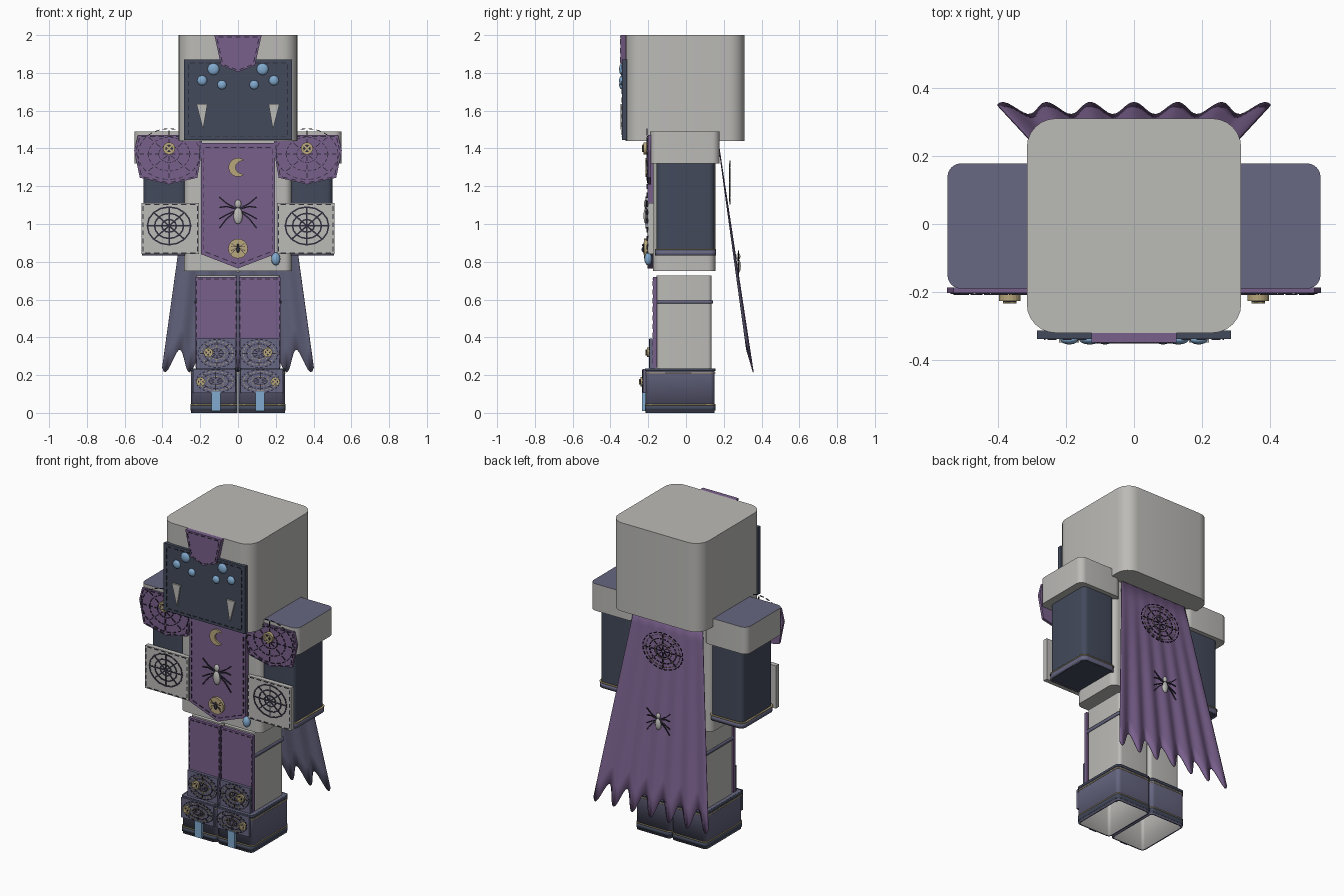
import bpy, bmesh, math
from mathutils import Matrix, Vector

if "Cube" in bpy.data.objects:
    bpy.data.objects.remove(bpy.data.objects["Cube"])


def material(name, rgb):
    m = bpy.data.materials.new(name)
    m.diffuse_color = (*rgb, 1)
    m.use_nodes = True
    m.node_tree.nodes["Principled BSDF"].inputs["Base Color"].default_value = m.diffuse_color
    return m


GREY = material("warm grey", (0.50, 0.495, 0.475))
PURPLE = material("purple cloth", (0.19, 0.115, 0.26))
SLATE = material("slate violet", (0.135, 0.135, 0.225))
DARK = material("dark slate", (0.055, 0.068, 0.105))
BLUE = material("pale blue", (0.22, 0.40, 0.62))
GOLD = material("dull gold", (0.48, 0.39, 0.20))
THREAD = material("dark thread", (0.03, 0.027, 0.045))


def make(name, bm, *mats, smooth=False):
    bmesh.ops.recalc_face_normals(bm, faces=bm.faces)
    me = bpy.data.meshes.new(name)
    bm.to_mesh(me)
    bm.free()
    ob = bpy.data.objects.new(name, me)
    bpy.context.collection.objects.link(ob)
    for m in mats:
        me.materials.append(m)
    if smooth:
        bpy.context.view_layer.objects.active = ob
        ob.select_set(True)
        bpy.ops.object.shade_smooth_by_angle(angle=math.radians(35))
        ob.select_set(False)
    return ob


def rbox(name, x, y, z, r, *mats, open_ends="", wall=0.01):
    """Box from ranges with rounded upright edges, optionally an open shell."""
    bm = bmesh.new()
    bmesh.ops.create_cube(bm, size=1)
    for v in bm.verts:
        for i, (a, b) in enumerate((sorted(x), y, z)):
            v.co[i] = b if v.co[i] > 0 else a
    if r:
        up = [e for e in bm.edges if abs(e.verts[0].co.z - e.verts[1].co.z) > 1e-4]
        bmesh.ops.bevel(bm, geom=up, offset=r, segments=6, profile=0.5, affect='EDGES')
    bm.normal_update()
    ends = [f for f in bm.faces if (f.normal.z > 0.9 and "t" in open_ends)
            or (f.normal.z < -0.9 and "b" in open_ends)]
    bmesh.ops.delete(bm, geom=ends, context='FACES_ONLY')
    ob = make(name, bm, *mats, smooth=True)
    if open_ends:
        mod = ob.modifiers.new("wall", 'SOLIDIFY')
        mod.thickness, mod.offset = wall, -1
        mod.material_offset = 1 if len(mats) > 1 else 0
    return ob


def plate(name, pts, y, depth, mat):
    """Flat outline in x,z extruded back from y."""
    bm = bmesh.new()
    f = bm.faces.new([bm.verts.new((px, y, pz)) for px, pz in pts])
    new = bmesh.ops.extrude_face_region(bm, geom=[f])["geom"]
    bmesh.ops.translate(bm, vec=(0, depth, 0),
                        verts=[g for g in new if isinstance(g, bmesh.types.BMVert)])
    return make(name, bm, mat)


def rect(x0, x1, z0, z1):
    return [(x0, z0), (x1, z0), (x1, z1), (x0, z1)]


def blob(name, loc, size, mat):
    bm = bmesh.new()
    bmesh.ops.create_uvsphere(bm, u_segments=16, v_segments=10, radius=1,
                              matrix=Matrix.LocRotScale(Vector(loc), None, Vector(size)))
    return make(name, bm, mat, smooth=True)


def strip(bm, p, q, y, w=0.005, t=0.005):
    p, q = Vector((p[0], y, p[1])), Vector((q[0], y, q[1]))
    d = q - p
    rot = Matrix.Rotation(-math.atan2(d.z, d.x), 4, 'Y')
    bmesh.ops.create_cube(bm, size=1, matrix=Matrix.Translation((p + q) / 2) @ rot
                          @ Matrix.Diagonal((d.length, t, w, 1)))


def dashes(bm, pts, y, step=0.045, w=0.005, closed=True):
    for i in range(len(pts) if closed else len(pts) - 1):
        a, b = Vector(pts[i]), Vector(pts[(i + 1) % len(pts)])
        n = max(1, round((b - a).length / step))
        for k in range(n):
            strip(bm, a.lerp(b, (k + 0.2) / n), a.lerp(b, (k + 0.8) / n), y, w)


def seam(name, pts, y, inset=0.92, mat=THREAD):
    c = sum((Vector(p) for p in pts), Vector((0, 0))) / len(pts)
    bm = bmesh.new()
    dashes(bm, [c + (Vector(p) - c) * inset for p in pts], y)
    make(name, bm, mat)


def web(name, x, z, rx, rz, y, mat, rings=3, dashed=False, w=0.005):
    bm = bmesh.new()
    n = 24 if dashed else 16
    for k in range(1, rings + 1):
        f = k / rings
        c = [(x + rx * f * math.cos(i * math.tau / n), z + rz * f * math.sin(i * math.tau / n))
             for i in range(n)]
        if dashed:
            dashes(bm, c, y, w=w)
        else:
            for i in range(n):
                strip(bm, c[i], c[(i + 1) % n], y, w)
    for i in range(8):
        a = i * math.tau / 8
        e = (x + rx * math.cos(a), z + rz * math.sin(a))
        if dashed:
            dashes(bm, [(x, z), e], y, w=w, closed=False)
        else:
            strip(bm, (x, z), e, y, w)
    make(name, bm, mat)


def disc(name, x, z, r, y, depth, mat):
    pts = [(x + r * math.cos(i * math.tau / 20), z + r * math.sin(i * math.tau / 20)) for i in range(20)]
    return plate(name, pts, y, depth, mat)


def button(name, x, z, r, y):
    disc(name, x, z, r, y, 0.02, GOLD)
    disc(name + "_centre", x, z, r * 0.62, y - 0.003, 0.01, THREAD)
    bm = bmesh.new()
    for s in (-1, 1):
        d = r * 0.5
        strip(bm, (x - d, z - s * d), (x + d, z + s * d), y - 0.005, 0.009)
    make(name + "_cross", bm, GOLD)


def spider(name, x, z, k, y, body):
    blob(name + "_abdomen", (x, y, z - 0.015 * k), (0.022 * k, 0.013, 0.04 * k), body)
    blob(name + "_head", (x, y, z + 0.042 * k), (0.016 * k, 0.011, 0.02 * k), body)
    bm = bmesh.new()
    for s in (-1, 1):
        for a, b in ((0.045, 0.075), (0.03, 0.025), (-0.01, -0.03), (-0.03, -0.075)):
            knee = (x + s * 0.055 * k, z + a * k)
            strip(bm, (x, z + 0.015 * k), knee, y, 0.006 * k)
            strip(bm, knee, (x + s * 0.09 * k, z + b * k), y, 0.006 * k)
    make(name + "_legs", bm, THREAD)


# Head and mask
rbox("head", (-0.315, 0.315), (-0.32, 0.31), (1.44, 2.0), 0.085, GREY)
mask = rect(-0.285, 0.285, 1.445, 1.87)
plate("mask", mask, -0.338, 0.025, DARK)
seam("mask_seam", mask, -0.339, 0.92)
crest = [(-0.125, 2.0), (-0.09, 1.84), (0, 1.805), (0.09, 1.84), (0.125, 2.0)]
plate("brow_crest", crest, -0.348, 0.03, PURPLE)
seam("brow_crest_seam", crest, -0.348, 0.9)

# Torso, tabard and its emblems
rbox("torso", (-0.285, 0.285), (-0.175, 0.155), (0.75, 1.44), 0.04, GREY)
tabard = [(-0.195, 1.43), (-0.195, 0.84), (0, 0.765), (0.195, 0.84), (0.195, 1.43)]
plate("tabard", tabard, -0.205, 0.032, PURPLE)
seam("tabard_seam", tabard, -0.206, 0.93)
arc = [math.radians(50 + 20 * i) for i in range(14)]
moon = [(0.05 * math.cos(a), 1.30 + 0.05 * math.sin(a)) for a in arc]
moon += [(0.032 + 0.045 * math.cos(a), 1.30 + 0.036 * math.sin(a))
         for a in (math.radians(260 - 20 * i) for i in range(9))]
plate("moon", moon, -0.215, 0.012, GOLD)
spider("tabard_spider", 0, 1.06, 1.1, -0.212, GREY)
disc("belt_medal", 0, 0.87, 0.052, -0.222, 0.02, GOLD)
spider("medal_spider", 0, 0.87, 0.4, -0.222, THREAD)
blob("hip_gem", (0.2, -0.2, 0.815), (0.024, 0.02, 0.034), BLUE)

# Paired parts
for s, side in ((-1, "left"), (1, "right")):
    # Eyes and fangs
    for i, (x, z, r) in enumerate(((0.13, 1.82, 0.031), (0.19, 1.76, 0.026), (0.085, 1.737, 0.024))):
        blob(f"{side}_eye_{i}", (s * x, -0.34, z), (r, 0.014, r), BLUE)
    plate(f"{side}_fang", [(s * 0.162, 1.635), (s * 0.22, 1.635), (s * 0.185, 1.5)], -0.348, 0.015, GREY)

    # Arm, cuff and gauntlet
    rbox(f"{side}_arm", (s * 0.275, s * 0.5), (-0.155, 0.15), (0.835, 1.34), 0.03, DARK)
    rbox(f"{side}_cuff", (s * 0.268, s * 0.507), (-0.163, 0.158), (0.832, 0.862), 0.035, SLATE, open_ends="tb")
    rbox(f"{side}_cuff_trim", (s * 0.266, s * 0.509), (-0.165, 0.16), (0.862, 0.868), 0.035, GOLD, open_ends="tb")
    g = rect(s * 0.207, s * 0.51, 0.84, 1.11)
    plate(f"{side}_gauntlet", g, -0.2, 0.03, GREY)
    seam(f"{side}_gauntlet_seam", g, -0.2, 0.95)
    web(f"{side}_gauntlet_web", s * 0.365, 0.99, 0.115, 0.1, -0.2, THREAD, w=0.008)

    # Shoulder cap with coloured top, and hanging flap
    cap = rbox(f"{side}_shoulder", (s * 0.245, s * 0.548), (-0.19, 0.178), (1.32, 1.49), 0.04, GREY, SLATE)
    for f in cap.data.polygons:
        f.material_index = int(f.normal.z > 0.9)
    flap = [(s * x, z) for x, z in ((0.19, 1.47), (0.19, 1.39), (0.215, 1.245), (0.365, 1.21),
                                    (0.52, 1.245), (0.55, 1.39), (0.53, 1.47))]
    plate(f"{side}_shoulder_flap", flap, -0.202, 0.016, PURPLE)
    seam(f"{side}_shoulder_seam", flap, -0.203, 0.94)
    web(f"{side}_shoulder_web", s * 0.365, 1.37, 0.165, 0.135, -0.206, THREAD, dashed=True, w=0.004)
    button(f"{side}_shoulder_button", s * 0.365, 1.40, 0.032, -0.226)

    # Leg with thigh panel and strap
    rbox(f"{side}_leg", (s * 0.004, s * 0.222), (-0.155, 0.135), (0.2, 0.728), 0.02, GREY)
    rbox(f"{side}_leg_strap", (s * 0.002, s * 0.229), (-0.16, 0.142), (0.578, 0.596), 0.02, SLATE, open_ends="tb")
    thigh = rect(s * 0.004, s * 0.225, 0.24, 0.72)
    plate(f"{side}_thigh_panel", thigh, -0.175, 0.022, PURPLE)
    seam(f"{side}_thigh_seam", thigh, -0.175, 0.95)

    # Shin guard
    plate(f"{side}_shin_guard", rect(s * 0.01, s * 0.22, 0.235, 0.395), -0.192, 0.03, SLATE)
    web(f"{side}_shin_web", s * 0.112, 0.315, 0.1, 0.075, -0.194, THREAD, dashed=True)
    web(f"{side}_shin_web_gold", s * 0.112, 0.315, 0.085, 0.062, -0.194, GOLD, rings=2, dashed=True, w=0.003)
    button(f"{side}_shin_button", s * 0.157, 0.32, 0.025, -0.207)

    # Hollow boot, trims, toe plate and tab
    rbox(f"{side}_boot", (s * 0.003, s * 0.248), (-0.215, 0.152), (0.0, 0.235), 0.025, SLATE, GREY, open_ends="b")
    for i, (z0, z1, m) in enumerate(((0.012, 0.04, DARK), (0.04, 0.046, GOLD),
                                     (0.208, 0.214, GOLD), (0.222, 0.236, DARK))):
        rbox(f"{side}_boot_trim_{i}", (s * 0.002, s * 0.251), (-0.218, 0.155), (z0, z1), 0.025, m,
             open_ends="tb", wall=0.006)
    plate(f"{side}_boot_plate", rect(s * 0.012, s * 0.238, 0.105, 0.232), -0.228, 0.015, SLATE)
    web(f"{side}_boot_web", s * 0.118, 0.168, 0.105, 0.06, -0.23, THREAD, dashed=True)
    web(f"{side}_boot_web_gold", s * 0.118, 0.168, 0.09, 0.05, -0.23, GOLD, rings=2, dashed=True, w=0.003)
    button(f"{side}_boot_button", s * 0.197, 0.165, 0.024, -0.24)
    plate(f"{side}_boot_tab", rect(s * 0.092, s * 0.14, 0.01, 0.112), -0.234, 0.02, BLUE)

# Pleated cape with ragged hem and a slate lining
bm = bmesh.new()
NX, NZ = 72, 10
grid = []
for i in range(NX + 1):
    u = 2 * i / NX - 1
    wave = math.cos(u * math.pi * 6.3)
    hem = 0.275 - 0.06 * wave
    col = []
    for j in range(NZ + 1):
        t = j / NZ
        z = 1.44 + (hem - 1.44) * t
        y = 0.172 + 0.145 * (1.44 - z) + 0.009 * wave * t
        col.append(bm.verts.new((u * (0.235 + 0.139 * (1.44 - z)), y, z)))
    grid.append(col)
for i in range(NX):
    for j in range(NZ):
        bm.faces.new((grid[i + 1][j], grid[i][j], grid[i][j + 1], grid[i + 1][j + 1]))
bm.normal_update()
if sum(f.normal.y for f in bm.faces) < 0:
    bmesh.ops.reverse_faces(bm, faces=bm.faces)
me = bpy.data.meshes.new("cape")
bm.to_mesh(me)
bm.free()
me.materials.append(PURPLE)
me.materials.append(SLATE)
for f in me.polygons:
    f.use_smooth = True
    f.material_index = 0 if f.normal.y > 0 else 1
cape = bpy.data.objects.new("cape", me)
bpy.context.collection.objects.link(cape)
mod = cape.modifiers.new("lining", 'SOLIDIFY')
mod.thickness, mod.offset, mod.material_offset = 0.005, -1, 1

# Cape emblems
web("cape_web", 0, 1.22, 0.14, 0.115, 0.232, THREAD, dashed=True)
web("cape_web_gold", 0, 1.22, 0.12, 0.1, 0.231, GOLD, rings=2, dashed=True, w=0.003)
spider("cape_spider", 0, 0.79, 0.9, 0.277, GREY)
